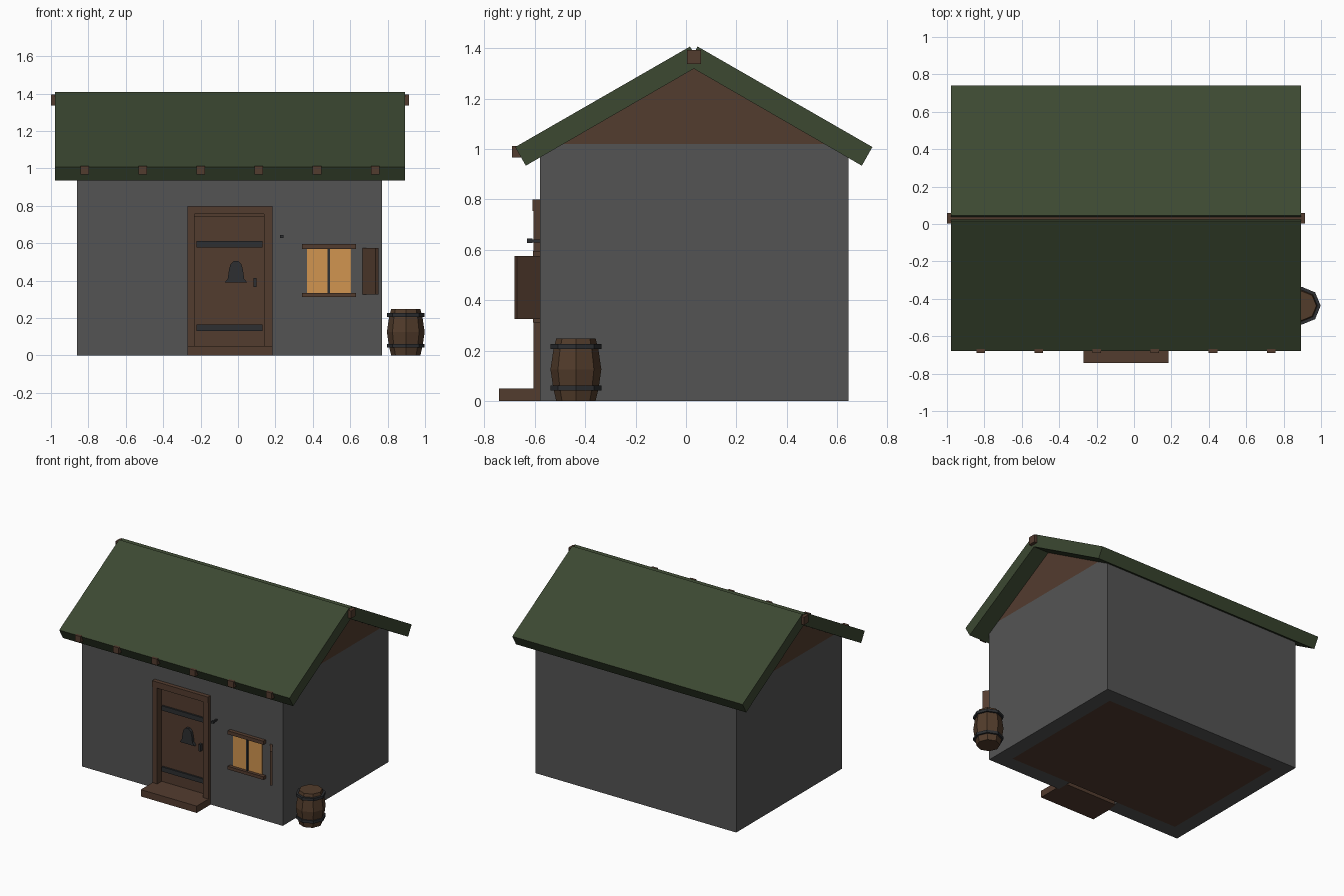
import bpy, bmesh, math
from mathutils import Vector

if "Cube" in bpy.data.objects:
    bpy.data.objects.remove(bpy.data.objects["Cube"])


def material(name, rgb):
    m = bpy.data.materials.new(name)
    m.diffuse_color = (*rgb, 1)
    m.use_nodes = True
    m.node_tree.nodes["Principled BSDF"].inputs["Base Color"].default_value = m.diffuse_color
    return m


STONE = material("grey stone", (0.088, 0.088, 0.088))
GREEN = material("green roof", (0.045, 0.065, 0.031))
WOOD = material("brown wood", (0.086, 0.045, 0.028))
BARREL = material("barrel wood", (0.084, 0.045, 0.024))
IRON = material("dark iron", (0.026, 0.028, 0.031))
GLOW = material("window glow", (0.64, 0.30, 0.08))


def finish(name, bm, mat):
    bmesh.ops.recalc_face_normals(bm, faces=bm.faces[:])
    me = bpy.data.meshes.new(name)
    bm.to_mesh(me)
    bm.free()
    me.materials.append(mat)
    ob = bpy.data.objects.new(name, me)
    bpy.context.collection.objects.link(ob)
    return ob


def prism(name, pts, offset, mat):
    """Extrude a flat outline of 3D points by an offset."""
    bm = bmesh.new()
    f = bm.faces.new([bm.verts.new(p) for p in pts])
    r = bmesh.ops.extrude_face_region(bm, geom=[f])
    bmesh.ops.translate(bm, vec=Vector(offset),
                        verts=[v for v in r["geom"] if isinstance(v, bmesh.types.BMVert)])
    # the extrusion leaves the starting cap in place only if it is still valid
    if not f.is_valid:
        bmesh.ops.holes_fill(bm, edges=bm.edges[:])
    return finish(name, bm, mat)


def box(name, x, y, z, mat):
    return prism(name, [(x[0], y[0], z[0]), (x[1], y[0], z[0]),
                        (x[1], y[1], z[0]), (x[0], y[1], z[0])],
                 (0, 0, z[1] - z[0]), mat)


def lathe(name, profile, sides, centre, mat):
    """Closed solid from (radius, height) rings."""
    bm = bmesh.new()
    rings = []
    for r, z in profile:
        rings.append([bm.verts.new((centre[0] + r * math.cos(2 * math.pi * i / sides),
                                    centre[1] + r * math.sin(2 * math.pi * i / sides), z))
                      for i in range(sides)])
    for a, b in zip(rings, rings[1:]):
        for i in range(sides):
            j = (i + 1) % sides
            bm.faces.new((a[i], a[j], b[j], b[i]))
    bm.faces.new(rings[0])
    bm.faces.new(rings[-1])
    return finish(name, bm, mat)


# Walls, leaving a doorway in the front
X0, X1, Y0, Y1, T, H = -0.86, 0.77, -0.58, 0.645, 0.11, 1.02
DX0, DX1, DZ = -0.25, 0.165, 0.78
box("back_wall", (X0, X1), (Y1 - T, Y1), (0, H), STONE)
box("left_wall", (X0, X0 + T), (Y0 + T, Y1 - T), (0, H), STONE)
box("right_wall", (X1 - T, X1), (Y0 + T, Y1 - T), (0, H), STONE)
box("front_wall_left", (X0, DX0), (Y0, Y0 + T), (0, H), STONE)
box("front_wall_right", (DX1, X1), (Y0, Y0 + T), (0, H), STONE)
box("front_wall_above_door", (DX0, DX1), (Y0, Y0 + T), (DZ, H), STONE)
box("floor", (X0 + T, X1 - T), (Y0 + T, Y1 - T), (0, 0.03), WOOD)

# Timber gables under the roof
YR = 0.031
for side, x in (("left", X0), ("right", X1 - T)):
    prism(side + "_gable", [(x, Y0, H), (x, Y1, H), (x, YR, 1.325)], (T, 0, 0), WOOD)

# Roof slabs, mirrored about the ridge
for side, s in (("front", -1), ("back", 1)):
    outline = [(-0.018, 1.407), (0.709, 1.008), (0.667, 0.934), (-0.026, 1.334)]
    outline[0] = (0.015, 1.407)
    prism(side + "_roof", [(-0.978, YR + s * d, z) for d, z in outline], (1.871, 0, 0), GREEN)

# Ridge beam and rafter ends
box("ridge_beam", (-1.0, 0.915), (0.004, 0.059), (1.337, 1.394), WOOD)
for i in range(6):
    x = -0.82 + i * 0.3106
    box("rafter_end", (x - 0.023, x + 0.023), (-0.69, -0.59), (0.967, 1.013), WOOD)

# Door, frame and step
box("left_door_jamb", (-0.27, -0.232), (-0.606, -0.5), (0, 0.76), WOOD)
box("right_door_jamb", (0.14, 0.184), (-0.606, -0.5), (0, 0.76), WOOD)
box("door_lintel", (-0.27, 0.184), (-0.61, -0.5), (0.755, 0.8), WOOD)
box("door", (-0.232, 0.14), (-0.555, -0.5), (0, 0.742), WOOD)
box("door_top_rail", (-0.232, 0.14), (-0.545, -0.5), (0.742, 0.755), WOOD)
box("door_step", (-0.27, 0.184), (-0.742, -0.555), (0, 0.05), WOOD)

# Door ironwork
for z in (0.13, 0.578):
    box("door_strap", (-0.222, 0.13), (-0.568, -0.55), (z, z + 0.034), IRON)
box("door_handle", (0.084, 0.099), (-0.578, -0.55), (0.365, 0.415), IRON)
half = [(0.06, 0.39), (0.044, 0.41), (0.037, 0.46), (0.029, 0.488), (0.012, 0.505)]
bell = half + [(-d, z) for d, z in reversed(half)]
prism("door_bell_plate", [(-0.011 + d, -0.575, z) for d, z in bell], (0, 0.022, 0), IRON)

# Wall hook
box("hook_stem", (0.227, 0.238), (-0.622, -0.57), (0.63, 0.641), IRON)
box("hook_tip", (0.224, 0.242), (-0.631, -0.61), (0.627, 0.645), IRON)

# Window with sill, lintel and centre bar
box("window_pane", (0.368, 0.605), (-0.585, -0.57), (0.33, 0.575), GLOW)
box("window_bar", (0.479, 0.493), (-0.592, -0.57), (0.33, 0.575), IRON)
box("window_sill", (0.342, 0.632), (-0.608, -0.57), (0.311, 0.334), WOOD)
box("window_lintel", (0.342, 0.632), (-0.608, -0.57), (0.569, 0.595), WOOD)

# Open shutter
prism("shutter", [(0.665, -0.58, 0.325), (0.735, -0.681, 0.325),
                  (0.75, -0.671, 0.325), (0.68, -0.57, 0.325)], (0, 0, 0.25), WOOD)

# Barrel with two hoops
C = (0.897, -0.437)
lathe("barrel", [(0.078, 0), (0.09, 0.05), (0.101, 0.125), (0.09, 0.2), (0.078, 0.248)], 8, C, BARREL)
for z in (0.042, 0.206):
    lathe("barrel_hoop", [(0.101, z), (0.101, z + 0.02)], 8, C, IRON)
